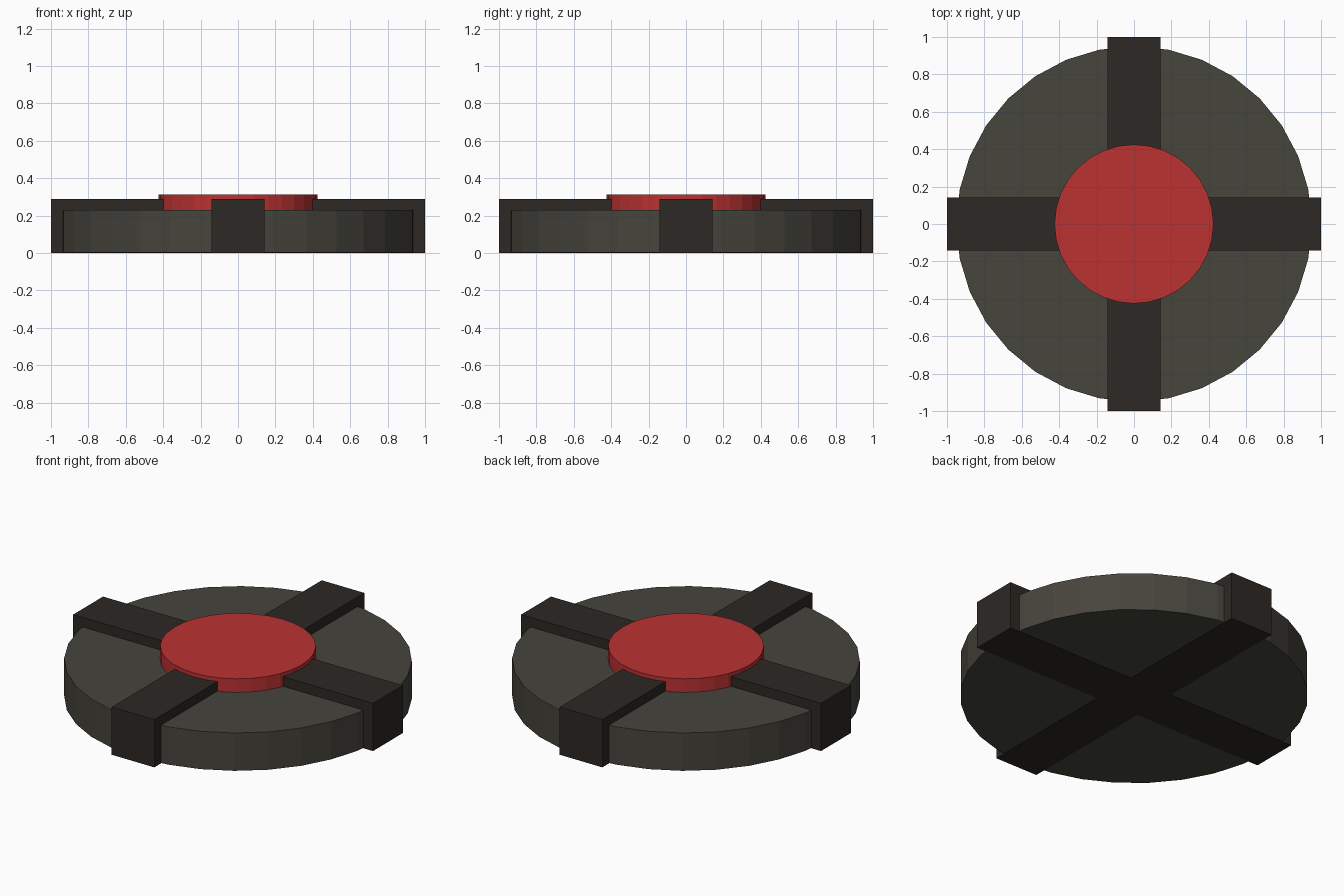
import bpy
import bmesh

if "Cube" in bpy.data.objects:
    bpy.data.objects.remove(bpy.data.objects["Cube"])


def material(name, rgb):
    m = bpy.data.materials.new(name)
    m.diffuse_color = (*rgb, 1.0)
    m.use_nodes = True
    m.node_tree.nodes["Principled BSDF"].inputs["Base Color"].default_value = m.diffuse_color
    return m


def cylinder(name, radius, z0, z1, mat, sides=32):
    bpy.ops.mesh.primitive_cylinder_add(
        vertices=sides, radius=radius, depth=z1 - z0, location=(0, 0, (z0 + z1) / 2))
    obj = bpy.context.object
    obj.name = name
    obj.data.materials.append(mat)
    return obj


body_mat = material("body_olive_grey", (0.062, 0.058, 0.045))
bar_mat = material("bar_dark", (0.025, 0.021, 0.018))
button_mat = material("button_red", (0.50, 0.032, 0.032))

# Round body, lifted a hair so the cross stays visible underneath
cylinder("body_disc", 0.95, 0.002, 0.23, body_mat)

# Cross-shaped frame: a plus outline extruded upward
w, top = 0.142, 0.288
quarter = [(1, -w), (1, w), (w, w)]
outline = []
for c, s in ((1, 0), (0, 1), (-1, 0), (0, -1)):
    outline += [(c * x - s * y, s * x + c * y) for x, y in quarter]

bm = bmesh.new()
face = bm.faces.new([bm.verts.new((x, y, 0)) for x, y in outline])
extruded = bmesh.ops.extrude_face_region(bm, geom=[face], use_keep_orig=True)
bmesh.ops.translate(bm, vec=(0, 0, top),
                    verts=[g for g in extruded["geom"] if isinstance(g, bmesh.types.BMVert)])
bmesh.ops.recalc_face_normals(bm, faces=bm.faces)
mesh = bpy.data.meshes.new("cross_frame")
bm.to_mesh(mesh)
bm.free()
mesh.materials.append(bar_mat)
bpy.context.collection.objects.link(bpy.data.objects.new("cross_frame", mesh))

# Red push button in the middle
cylinder("push_button", 0.425, 0.2, 0.312, button_mat)
